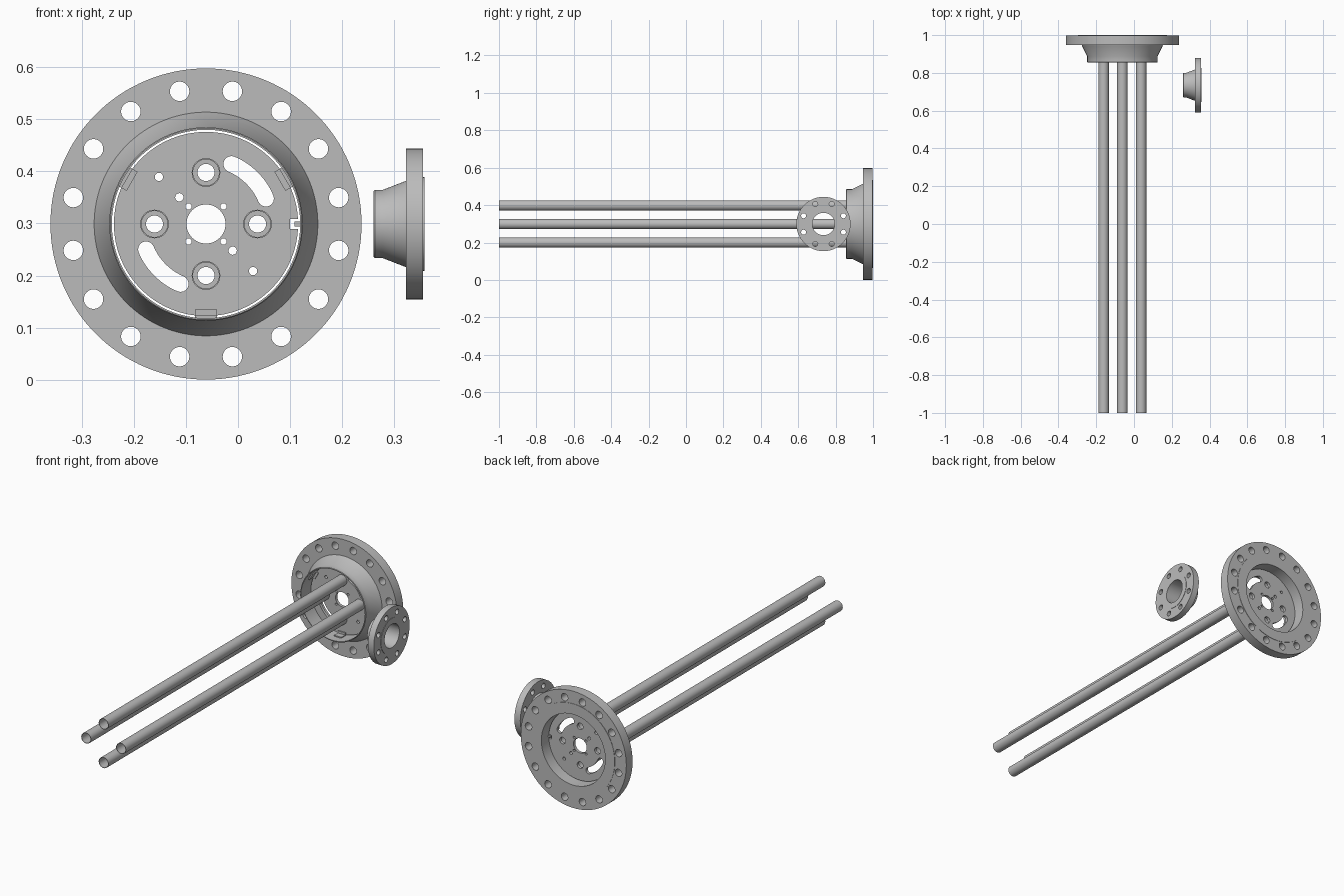
import bpy, bmesh
from math import sin, cos, pi, radians
from mathutils import Matrix, Vector

cube = bpy.data.objects.get("Cube")
if cube:
    bpy.data.objects.remove(cube)

steel = bpy.data.materials.new("grey_steel")
steel.use_nodes = True
grey = (0.5, 0.5, 0.5, 1)
steel.diffuse_color = grey
steel.node_tree.nodes["Principled BSDF"].inputs["Base Color"].default_value = grey

# Local z runs from the sealing face of each flange towards its neck
MAIN = Matrix.Translation((-0.0615, 1, 0.299)) @ Matrix.Rotation(pi / 2, 4, "X")
SIDE = Matrix.Translation((0.358, 0.735, 0.299)) @ Matrix.Rotation(-pi / 2, 4, "Y")


def make(name, bm, frame):
    bmesh.ops.recalc_face_normals(bm, faces=bm.faces)
    mesh = bpy.data.meshes.new(name)
    bm.to_mesh(mesh)
    bm.free()
    mesh.materials.append(steel)
    ob = bpy.data.objects.new(name, mesh)
    ob.matrix_world = frame
    bpy.context.collection.objects.link(ob)
    return ob


def select(ob):
    bpy.ops.object.select_all(action="DESELECT")
    ob.select_set(True)
    bpy.context.view_layer.objects.active = ob


def smooth(ob):
    select(ob)
    bpy.ops.object.shade_smooth_by_angle(angle=radians(30))


def lathe(name, profile, frame, center=(0, 0), steps=96):
    """Revolve a closed (radius, depth) loop."""
    bm = bmesh.new()
    rings = []
    for i in range(steps):
        a = 2 * pi * i / steps
        rings.append([bm.verts.new((center[0] + r * cos(a), center[1] + r * sin(a), d))
                      for r, d in profile])
    n = len(profile)
    for i in range(steps):
        p, q = rings[i], rings[(i + 1) % steps]
        for j in range(n):
            k = (j + 1) % n
            bm.faces.new((p[j], q[j], q[k], p[k]))
    return make(name, bm, frame)


def add_prism(bm, outline, low, high):
    bottom = [bm.verts.new((x, y, low)) for x, y in outline]
    top = [bm.verts.new((x, y, high)) for x, y in outline]
    bm.faces.new(bottom[::-1])
    bm.faces.new(top)
    n = len(outline)
    for i in range(n):
        j = (i + 1) % n
        bm.faces.new((bottom[i], bottom[j], top[j], top[i]))


def polar(r, deg):
    return r * cos(radians(deg)), r * sin(radians(deg))


def circle(x, y, r, steps=32):
    return [(x + r * cos(2 * pi * i / steps), y + r * sin(2 * pi * i / steps))
            for i in range(steps)]


def rect(x0, x1, y0, y1):
    return [(x0, y0), (x1, y0), (x1, y1), (x0, y1)]


def slot(r, half, start, end, steps=14):
    """Curved slot with round ends."""
    span = [start + (end - start) * i / steps for i in range(steps + 1)]
    pts = [polar(r + half, a) for a in span]
    for center, turn in ((end, 0), (start, 180)):
        cx, cy = polar(r, center)
        for i in range(1, 8):
            dx, dy = polar(half, center + turn + 180 * i / 8)
            pts.append((cx + dx, cy + dy))
        if turn == 0:
            pts += [polar(r - half, a) for a in reversed(span)]
    return pts


def cut(ob, outlines, low, high):
    bm = bmesh.new()
    for outline in outlines:
        add_prism(bm, outline, low, high)
    cutter = make("cutter", bm, ob.matrix_world)
    cutter.hide_render = True
    bpy.context.view_layer.update()
    mod = ob.modifiers.new("holes", "BOOLEAN")
    mod.operation = "DIFFERENCE"
    mod.solver = "EXACT"
    mod.object = cutter
    select(ob)
    bpy.ops.object.modifier_apply(modifier=mod.name)
    bpy.data.objects.remove(cutter)


# Large weld neck flange
main = lathe("main_flange", [
    (0.181, 0), (0.235, 0), (0.235, 0.002), (0.299, 0.002), (0.299, 0.053),
    (0.215, 0.053), (0.213, 0.058), (0.186, 0.112), (0.186, 0.143),
    (0.184, 0.145), (0.181, 0.145)], MAIN, steps=128)
cut(main, [circle(*polar(0.26, 22.5 * (i + 0.5)), 0.0187) for i in range(16)], -0.05, 0.1)
smooth(main)

# Small weld neck flange facing sideways
side = lathe("side_flange", [
    (0.06, 0), (0.09, 0), (0.09, 0.002), (0.145, 0.002), (0.145, 0.035),
    (0.083, 0.035), (0.0655, 0.08), (0.0655, 0.095), (0.063, 0.098), (0.06, 0.098)], SIDE)
cut(side, [circle(*polar(0.115, 45 * (i + 0.5)), 0.0135) for i in range(8)], -0.05, 0.06)
smooth(side)

# Perforated plate seated inside the large flange
NEAR, FAR = 0.07, 0.055
bm = bmesh.new()
add_prism(bm, circle(0, 0, 0.177, 128), FAR, NEAR)
plate = make("tube_plate", bm, MAIN)
tube_centers = [polar(0.099, 90 * i) for i in range(4)]
holes = [circle(0, 0, 0.0375, 48), rect(0.161, 0.2, -0.0095, 0.0095)]
holes += [circle(x, y, 0.0165) for x, y in tube_centers]
holes += [circle(*polar(0.0475, 45 + 90 * i), 0.006, 20) for i in range(4)]
holes += [circle(*polar(r, a), 0.008, 20) for r in (0.0725, 0.128) for a in (135, -45)]
holes += [slot(0.125, 0.0155, a, a + 44) for a in (23, 203)]
cut(plate, holes, 0.02, 0.1)
smooth(plate)

# Key on the bore that fits the notch in the plate
bm = bmesh.new()
add_prism(bm, rect(0.17, 0.183, -0.0045, 0.0045), FAR, NEAR)
make("locating_key", bm, MAIN)

# Three angle brackets holding the plate
for i, angle in enumerate((30, 150, 270)):
    bm = bmesh.new()
    add_prism(bm, rect(0.164, 0.181, -0.021, 0.021), NEAR, NEAR + 0.005)
    add_prism(bm, rect(0.175, 0.181, -0.021, 0.021), NEAR + 0.005, NEAR + 0.035)
    make(f"plate_bracket_{i + 1}", bm, MAIN @ Matrix.Rotation(radians(angle), 4, "Z"))

# Four long open tubes
for i, center in enumerate(tube_centers):
    tube = lathe(f"tube_{i + 1}", [(0.0275, NEAR), (0.0275, 2), (0.025, 2), (0.025, NEAR)],
                 MAIN, center, 40)
    smooth(tube)
